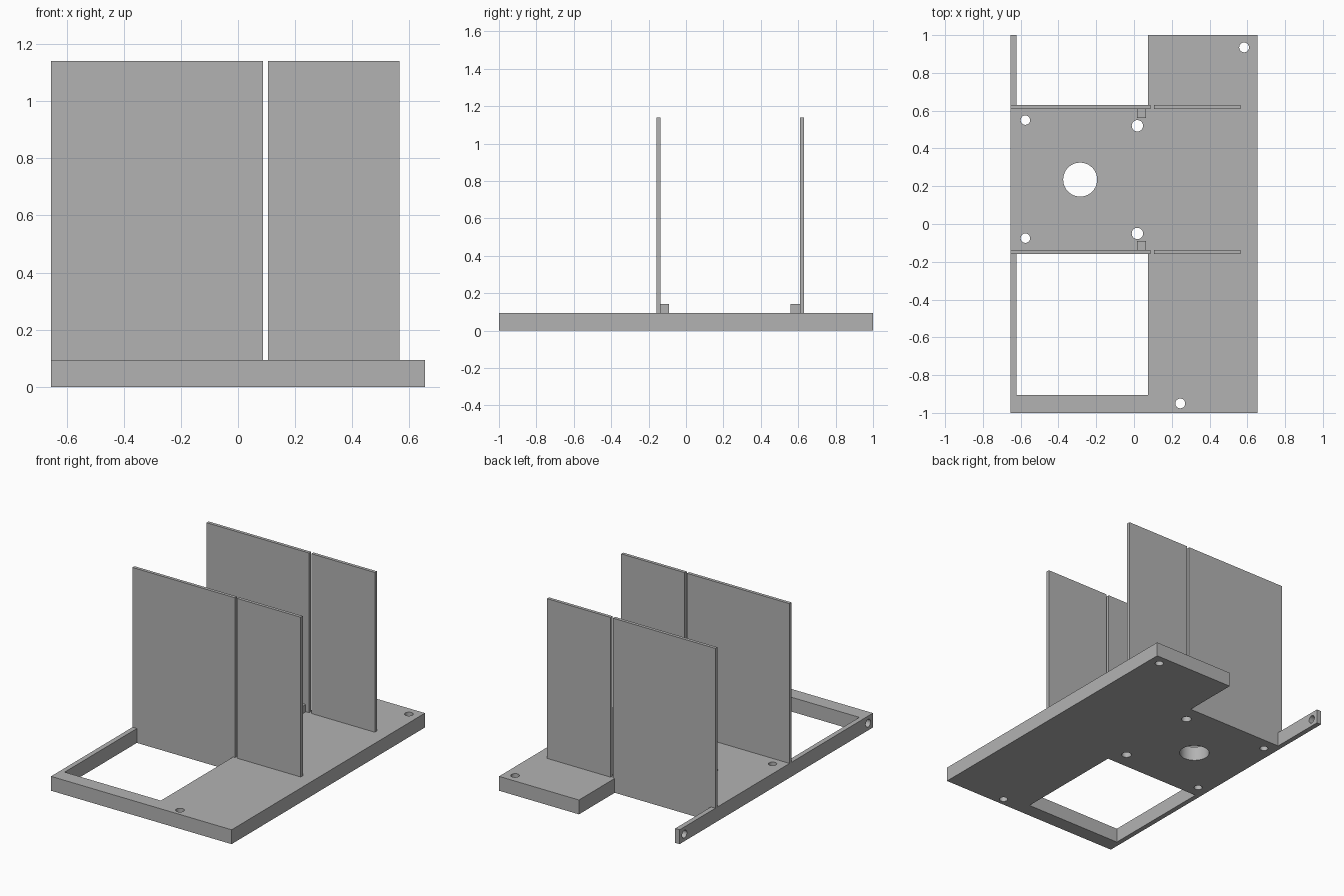
import bpy, bmesh, math
from mathutils import Matrix, Vector

cube = bpy.data.objects.get("Cube")
if cube:
    bpy.data.objects.remove(cube, do_unlink=True)

GREY = (0.45, 0.45, 0.45, 1.0)
grey = bpy.data.materials.new("plain grey")
grey.use_nodes = True
grey.diffuse_color = GREY
grey.node_tree.nodes["Principled BSDF"].inputs["Base Color"].default_value = GREY

W = 0.654            # half width
BASE_H = 0.094       # plate thickness
TOP = 1.14           # panel top
FRONT_Y, BACK_Y = -0.158, 0.63   # outer front face / outer back face of the panels
T = 0.021            # panel thickness


def add_object(name, bm):
    bmesh.ops.recalc_face_normals(bm, faces=bm.faces)
    mesh = bpy.data.meshes.new(name)
    bm.to_mesh(mesh)
    bm.free()
    mesh.materials.append(grey)
    obj = bpy.data.objects.new(name, mesh)
    bpy.context.collection.objects.link(obj)
    return obj


def box(name, x, y, z):
    bm = bmesh.new()
    size = Vector((x[1] - x[0], y[1] - y[0], z[1] - z[0]))
    mid = Vector((x[0] + x[1], y[0] + y[1], z[0] + z[1])) / 2
    bmesh.ops.create_cube(bm, size=1, matrix=Matrix.Translation(mid) @ Matrix.Diagonal(size).to_4x4())
    return add_object(name, bm)


def rod(name, centre, radius, length, axis="Z"):
    bm = bmesh.new()
    turn = Matrix.Rotation(math.pi / 2, 4, "Y") if axis == "X" else Matrix()
    bmesh.ops.create_cone(bm, cap_ends=True, segments=40, radius1=radius, radius2=radius,
                          depth=length, matrix=Matrix.Translation(centre) @ turn)
    return add_object(name, bm)


# Base plate: outline with the open notch at the back
outline = [(-W, -1), (W, -1), (W, 1), (0.075, 1), (0.075, BACK_Y),
           (-0.622, BACK_Y), (-0.622, 1), (-W, 1)]
bm = bmesh.new()
face = bm.faces.new([bm.verts.new((x, y, 0)) for x, y in outline])
up = bmesh.ops.extrude_face_region(bm, geom=[face])
bmesh.ops.translate(bm, vec=(0, 0, BASE_H),
                    verts=[v for v in up["geom"] if isinstance(v, bmesh.types.BMVert)])
base = add_object("base_plate", bm)

# Cutters: front window, vertical holes and the two side holes
cutters = [box("window_cutter", (-0.622, 0.075), (-0.905, FRONT_Y), (-0.1, 0.2))]
for x, y, r in [(-0.575, 0.55, 0.025), (-0.575, -0.075, 0.025), (0.018, 0.52, 0.03),
                (0.018, -0.05, 0.03), (-0.285, 0.235, 0.09), (0.583, 0.935, 0.026),
                (0.245, -0.95, 0.026)]:
    cutters.append(rod("hole_cutter", (x, y, BASE_H / 2), r, 0.4))
for y in (-0.95, 0.95):
    cutters.append(rod("side_hole_cutter", (-W, y, BASE_H / 2), 0.025, 0.12, "X"))

for c in cutters:
    c.hide_render = True
    mod = base.modifiers.new("cut", "BOOLEAN")
    mod.operation = "DIFFERENCE"
    mod.solver = "EXACT"
    mod.object = c

# Bake the cuts and drop the cutters
bpy.context.view_layer.update()
cut_mesh = bpy.data.meshes.new_from_object(base.evaluated_get(bpy.context.evaluated_depsgraph_get()))
base.modifiers.clear()
base.data = cut_mesh
cut_mesh.materials.clear()
cut_mesh.materials.append(grey)
for c in cutters:
    bpy.data.objects.remove(c, do_unlink=True)

# Upright panels and their small locating blocks
for side, y0, block_y in (("front", FRONT_Y, (FRONT_Y + T, -0.09)),
                          ("back", BACK_Y - T, (0.56, BACK_Y - T))):
    y = (y0, y0 + T)
    box(side + "_wide_panel", (-W, 0.088), y, (BASE_H, TOP))
    box(side + "_narrow_panel", (0.105, 0.565), y, (BASE_H, TOP))
    box(side + "_block", (0.015, 0.064), block_y, (BASE_H, 0.142))

# Smooth hole walls, sharp edges elsewhere
bpy.ops.object.select_all(action="DESELECT")
base.select_set(True)
bpy.context.view_layer.objects.active = base
bpy.ops.object.shade_smooth_by_angle(angle=math.radians(30))
